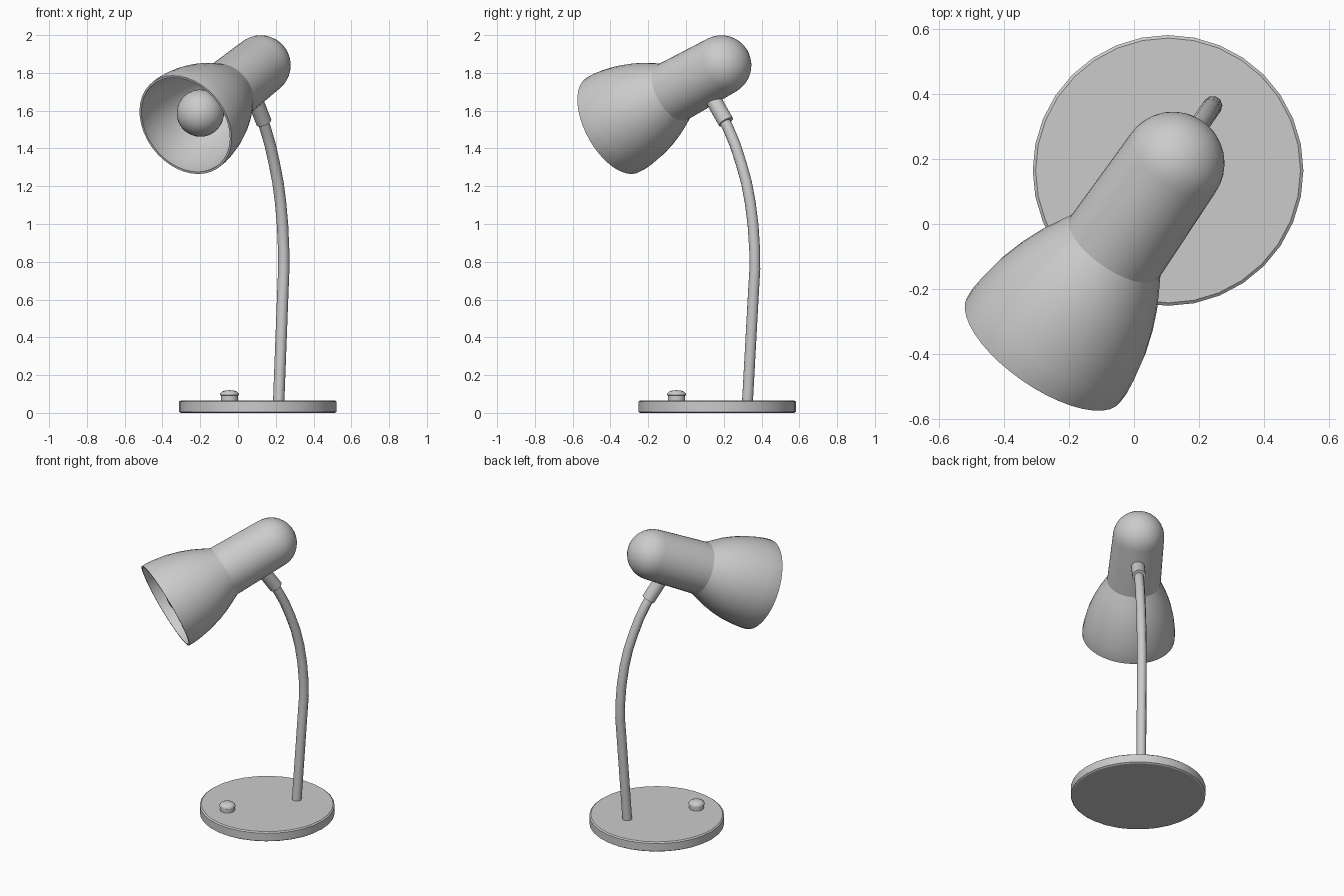
import bpy, bmesh, math
from mathutils import Vector, Matrix

if "Cube" in bpy.data.objects:
    bpy.data.objects.remove(bpy.data.objects["Cube"])

AHEAD = Vector((-0.57, -0.822, 0)).normalized()   # horizontal aim of the lamp
STEM_FOOT = Vector((0.215, 0.325, 0))


def in_plane(s, z):
    """Point in the lamp's vertical plane, s measured backwards from the stem foot."""
    return STEM_FOOT - AHEAD * s + Vector((0, 0, z))


def smooth(ob, angle):
    bpy.ops.object.select_all(action='DESELECT')
    ob.select_set(True)
    bpy.context.view_layer.objects.active = ob
    bpy.ops.object.shade_smooth_by_angle(angle=math.radians(angle))


def lathe(name, profile, origin, axis=Vector((0, 0, 1)), sides=32, angle=22):
    """Revolve (distance along axis, radius) points; radius 0 makes a pole."""
    bm = bmesh.new()
    rings = []
    for u, r in profile:
        if r == 0:
            rings.append([bm.verts.new((0, 0, u))])
        else:
            rings.append([bm.verts.new((r * math.cos(2 * math.pi * i / sides),
                                        r * math.sin(2 * math.pi * i / sides), u))
                          for i in range(sides)])
    for a, b in zip(rings, rings[1:]):
        for i in range(sides):
            j = (i + 1) % sides
            quad = [a[i % len(a)], a[j % len(a)], b[j % len(b)], b[i % len(b)]]
            bm.faces.new(list(dict.fromkeys(quad)))
    for ring, (u, r) in ((rings[0], profile[0]), (rings[-1], profile[-1])):
        if r:
            bm.faces.new(ring)
    bmesh.ops.recalc_face_normals(bm, faces=bm.faces)
    bm.transform(Matrix.Translation(origin) @ axis.to_track_quat('Z', 'Y').to_matrix().to_4x4())
    me = bpy.data.meshes.new(name)
    bm.to_mesh(me)
    bm.free()
    ob = bpy.data.objects.new(name, me)
    bpy.context.collection.objects.link(ob)
    smooth(ob, angle)
    return ob


def arc(centre, r, a0, a1, n):
    """Arc profile, angles in degrees from the axis direction."""
    pts = []
    for i in range(n + 1):
        a = math.radians(a0 + (a1 - a0) * i / n)
        rad = r * math.sin(a)
        pts.append((centre + r * math.cos(a), rad if rad > 1e-5 else 0))
    return pts


# Round base with softened edges
lathe("base", [(0, 0.408), (0.006, 0.417), (0.059, 0.417), (0.066, 0.408)],
      Vector((0.105, 0.165, 0)), angle=30)

# Push switch on the base
lathe("switch_button", [(0.06, 0.046), (0.092, 0.046), (0.094, 0.05), (0.102, 0.049),
                        (0.112, 0.04), (0.118, 0.024), (0.12, 0)],
      Vector((-0.045, -0.05, 0)), sides=24, angle=35)

# Bent stem
cu = bpy.data.curves.new("stem_path", 'CURVE')
cu.dimensions = '3D'
cu.bevel_depth = 0.03
cu.bevel_resolution = 3
cu.use_fill_caps = True
path = [(0, 0.05), (0.04, 0.65), (0.048, 0.76), (0.047, 0.86), (0.037, 0.99), (0.019, 1.11),
        (-0.006, 1.22), (-0.04, 1.32), (-0.079, 1.42), (-0.125, 1.51), (-0.16, 1.565)]
sp = cu.splines.new('POLY')
sp.points.add(len(path) - 1)
for p, (s, z) in zip(sp.points, path):
    p.co = (*in_plane(s, z), 1)
tmp = bpy.data.objects.new("stem_curve", cu)
bpy.context.collection.objects.link(tmp)
bpy.context.view_layer.update()
me = bpy.data.meshes.new_from_object(tmp.evaluated_get(bpy.context.evaluated_depsgraph_get()))
bpy.data.objects.remove(tmp)
stem = bpy.data.objects.new("stem", me)
bpy.context.collection.objects.link(stem)
smooth(stem, 50)

# Collar joining stem to head
foot, top = in_plane(-0.138, 1.54), in_plane(-0.245, 1.695)
lathe("collar", [(0, 0.042), ((top - foot).length, 0.042)], foot, top - foot, sides=24, angle=30)

# Head: domed rear housing running into the flared shade, hollow inside
head = Vector((0.12, 0.187, 1.84))
pitch = math.radians(24.3)
aim = AHEAD * math.cos(pitch) - Vector((0, 0, math.sin(pitch)))
flare = [(0.345, 0.166), (0.40, 0.194), (0.454, 0.220), (0.52, 0.245), (0.60, 0.268),
         (0.68, 0.282), (0.73, 0.287), (0.765, 0.286)]
outer = arc(0, 0.159, 180, 90, 9) + flare
inner = [(u, r - 0.012) for u, r in reversed(flare)] + arc(0, 0.147, 90, 180, 9)
lathe("lamp_head", outer + inner, head, aim, sides=40)

# Bulb with tapered neck
lathe("bulb", arc(0.615, 0.125, 0, 130, 13) + [(0.48, 0.07), (0.42, 0.056), (0.20, 0.056)],
      head, aim, angle=40)
